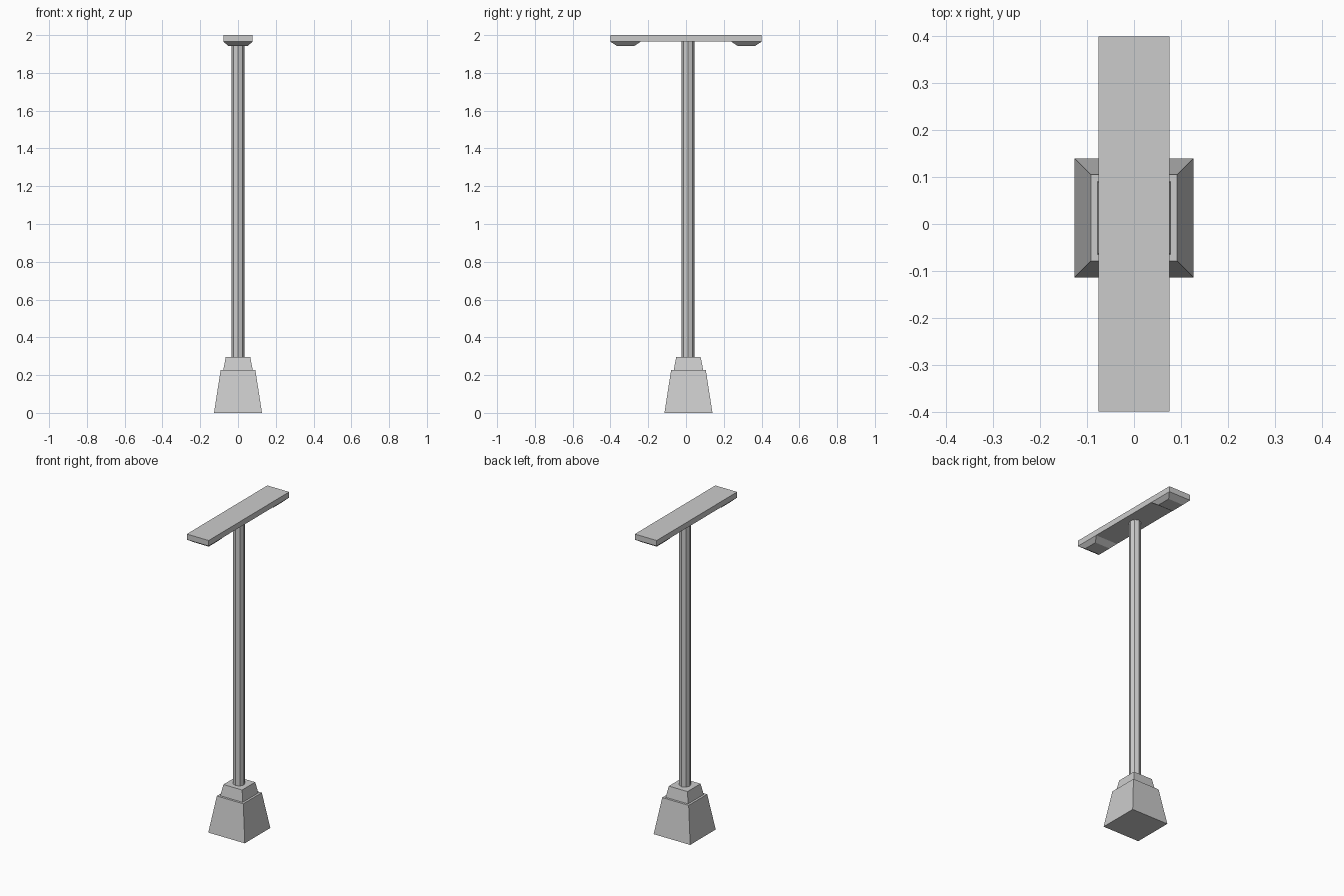
import bpy
import bmesh
import math

cube = bpy.data.objects.get("Cube")
if cube:
    bpy.data.objects.remove(cube, do_unlink=True)

# One painted metal colour for everything
grey = bpy.data.materials.new("light grey metal")
grey.use_nodes = True
colour = (0.6, 0.6, 0.6, 1)
grey.diffuse_color = colour
grey.node_tree.nodes["Principled BSDF"].inputs["Base Color"].default_value = colour


def add_object(name, bm):
    bmesh.ops.recalc_face_normals(bm, faces=bm.faces)
    mesh = bpy.data.meshes.new(name)
    bm.to_mesh(mesh)
    bm.free()
    mesh.materials.append(grey)
    obj = bpy.data.objects.new(name, mesh)
    bpy.context.collection.objects.link(obj)
    return obj


def tapered_box(name, centre, z_low, z_high, half_low, half_high):
    """Box whose lower and upper faces have their own half sizes."""
    bm = bmesh.new()
    bmesh.ops.create_cube(bm, size=2)
    for v in bm.verts:
        half, z = (half_high, z_high) if v.co.z > 0 else (half_low, z_low)
        v.co = (centre[0] + v.co.x * half[0], centre[1] + v.co.y * half[1], z)
    return add_object(name, bm)


# Two-tier tapered footing
foot = (0, 0.013)
tapered_box("footing", foot, 0, 0.226, (0.127, 0.127), (0.092, 0.092))
tapered_box("footing_collar", foot, 0.226, 0.295, (0.078, 0.078), (0.065, 0.065))

# Faceted pole
bm = bmesh.new()
bmesh.ops.create_cone(bm, cap_ends=True, segments=8, radius1=0.034, radius2=0.034, depth=1.67)
bmesh.ops.translate(bm, verts=bm.verts, vec=(0, 0.01, 0.295 + 1.67 / 2))
add_object("pole", bm)

# Crossbar with a tapered lamp under each end
tapered_box("crossbar", (0, 0), 1.965, 2, (0.076, 0.4), (0.076, 0.4))
for name, side in (("front_lamp", -1), ("back_lamp", 1)):
    tapered_box(name, (0, side * 0.32), 1.942, 1.965, (0.052, 0.045), (0.076, 0.08))
